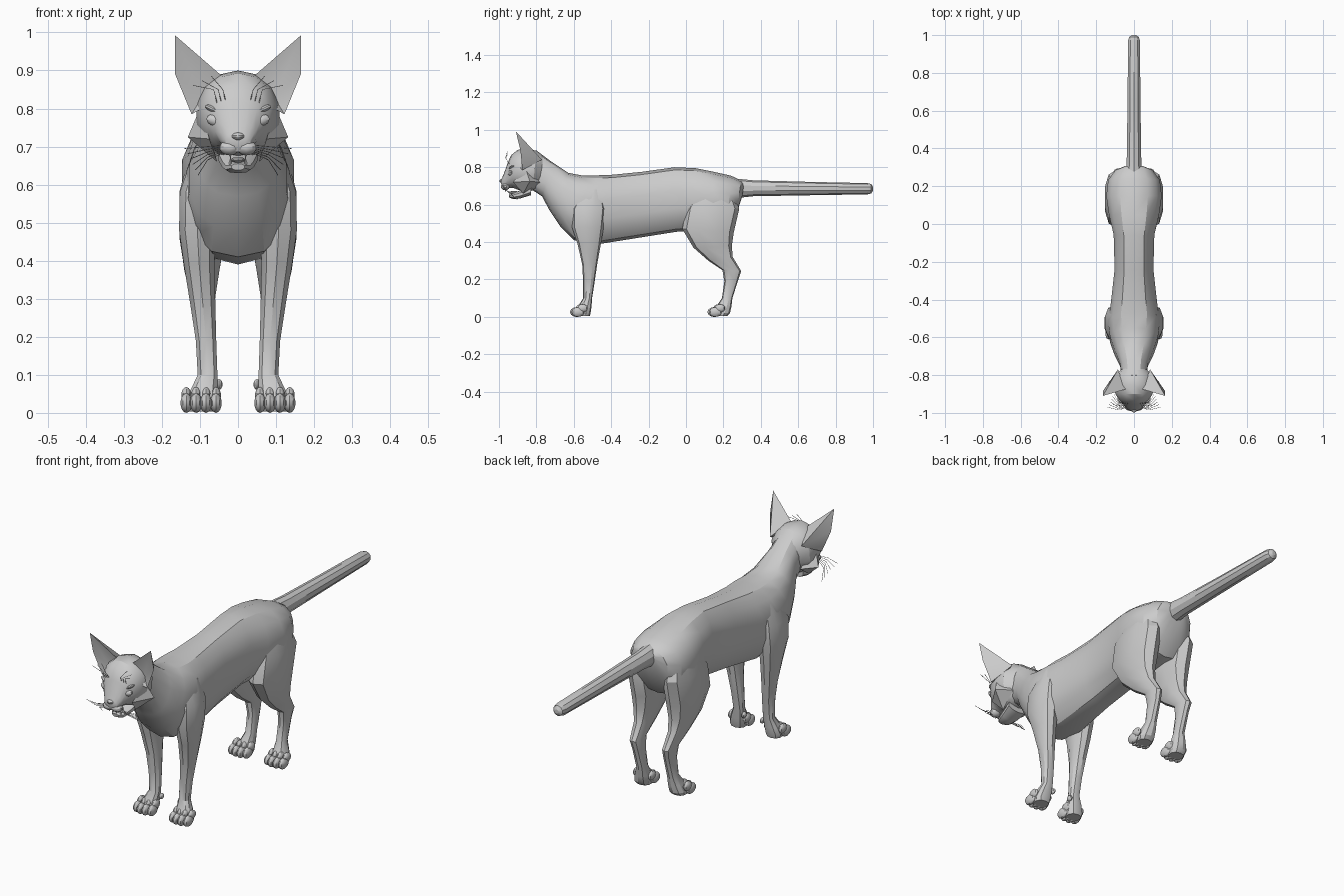
import bpy
import bmesh
import math
from mathutils import Vector, Matrix

cube = bpy.data.objects.get("Cube")
if cube:
    bpy.data.objects.remove(cube, do_unlink=True)

fur = bpy.data.materials.new("grey_fur")
fur.use_nodes = True
grey = (0.6, 0.6, 0.6, 1)
fur.diffuse_color = grey
fur.node_tree.nodes["Principled BSDF"].inputs["Base Color"].default_value = grey


def finish(name, bm, mirror=False, angle=30):
    """Turn a bmesh into a shaded, optionally mirrored object."""
    bmesh.ops.recalc_face_normals(bm, faces=bm.faces)
    mesh = bpy.data.meshes.new(name)
    bm.to_mesh(mesh)
    bm.free()
    mesh.materials.append(fur)
    obj = bpy.data.objects.new(name, mesh)
    bpy.context.collection.objects.link(obj)
    bpy.ops.object.select_all(action="DESELECT")
    obj.select_set(True)
    bpy.context.view_layer.objects.active = obj
    bpy.ops.object.shade_smooth_by_angle(angle=math.radians(angle))
    if mirror:
        obj.modifiers.new("Mirror", "MIRROR").use_mirror_merge = False
    return obj


def loft(name, rings, sides=12, mirror=False, power=0.85, angle=30):
    """Skin rings given as (y, z) of one end, (y, z) of the other, half width, centre x."""
    bm = bmesh.new()
    loops = []
    for ay, az, by, bz, width, x in rings:
        a, b = Vector((x, ay, az)), Vector((x, by, bz))
        loop = []
        for i in range(sides):
            t = 2 * math.pi * i / sides
            s, c = (math.copysign(abs(v) ** power, v) for v in (math.sin(t), math.cos(t)))
            p = (a + b) / 2 + (a - b) / 2 * c + Vector((width * s, 0, 0))
            loop.append(bm.verts.new(p))
        loops.append(loop)
    for low, high in zip(loops, loops[1:]):
        for i in range(sides):
            j = (i + 1) % sides
            bm.faces.new((low[i], low[j], high[j], high[i]))
    bm.faces.new(loops[0])
    bm.faces.new(loops[-1])
    return finish(name, bm, mirror, angle)


def blobs(name, items, mirror=True, tilt=0):
    """Several ellipsoids (centre, radii) in one object."""
    bm = bmesh.new()
    for centre, radii in items:
        m = (Matrix.Translation(centre) @ Matrix.Rotation(tilt, 4, "Y")
             @ Matrix.Diagonal((*radii, 1)))
        bmesh.ops.create_uvsphere(bm, u_segments=10, v_segments=7, radius=1, matrix=m)
    return finish(name, bm, mirror)


# Torso with neck
loft("torso", [
    (-.80, .89, -.84, .69, .065, 0),
    (-.72, .83, -.77, .645, .075, 0),
    (-.63, .77, -.73, .57, .105, 0),
    (-.55, .755, -.67, .48, .13, 0),
    (-.47, .757, -.60, .41, .14, 0),
    (-.39, .76, -.46, .39, .125, 0),
    (-.24, .775, -.24, .425, .105, 0),
    (-.06, .80, -.05, .455, .11, 0),
    (.05, .795, .04, .46, .135, 0),
    (.15, .775, .14, .47, .15, 0),
    (.24, .755, .22, .48, .14, 0),
    (.295, .73, .27, .55, .10, 0),
    (.31, .71, .30, .64, .05, 0)], sides=14)

# Tail
loft("tail", [
    (.26, .74, .27, .635, .045, 0),
    (.36, .73, .36, .645, .04, 0),
    (.65, .722, .65, .65, .036, 0),
    (.97, .715, .97, .655, .033, 0),
    (.99, .71, .99, .66, .026, 0),
    (1, .695, 1, .675, .01, 0)], sides=10, power=1)

# Legs, from the top down
loft("front_legs", [
    (-.55, .68, -.45, .68, .03, .09),
    (-.61, .58, -.43, .58, .05, .105),
    (-.61, .48, -.44, .48, .05, .107),
    (-.58, .39, -.455, .39, .042, .102),
    (-.555, .28, -.475, .28, .034, .092),
    (-.55, .19, -.488, .19, .028, .084),
    (-.55, .10, -.502, .10, .027, .08),
    (-.575, .06, -.505, .055, .037, .09),
    (-.59, .025, -.51, .02, .042, .097),
    (-.585, .004, -.515, .004, .036, .097)], sides=10, mirror=True)
loft("hind_legs", [
    (.07, .70, .24, .68, .04, .085),
    (.0, .58, .285, .58, .062, .095),
    (-.02, .47, .255, .45, .062, .094),
    (.04, .37, .245, .38, .048, .095),
    (.12, .30, .25, .32, .034, .092),
    (.195, .25, .295, .245, .026, .088),
    (.205, .19, .28, .20, .023, .084),
    (.192, .10, .248, .10, .024, .083),
    (.165, .06, .243, .055, .034, .09),
    (.145, .025, .235, .02, .04, .095),
    (.15, .004, .22, .004, .036, .095)], sides=10, mirror=True)

# Toes and heel pads on every paw
for leg, paw_y in (("front", -.59), ("hind", .145)):
    toes = []
    for i in range(4):
        offset = i - 1.5
        x = .097 + offset * .026
        y = paw_y + abs(offset) * .008
        toes.append(((x, y, .026), (.016, .034, .026)))
        toes.append(((x, y + .025, .046), (.014, .028, .022)))
    blobs(leg + "_toes", toes)
blobs("dew_claws", [((.05, -.52, .075), (.01, .016, .014))])

# Head, muzzle and lower jaw
loft("head", [
    (-.76, .86, -.79, .68, .07, 0),
    (-.80, .888, -.82, .675, .105, 0),
    (-.85, .90, -.86, .67, .112, 0),
    (-.90, .893, -.90, .68, .1, 0),
    (-.935, .865, -.925, .69, .083, 0),
    (-.955, .82, -.945, .69, .062, 0),
    (-.972, .77, -.965, .685, .046, 0),
    (-.985, .74, -.98, .685, .034, 0),
    (-.99, .725, -.985, .695, .02, 0)], sides=14, power=.95)
loft("lower_jaw", [
    (-.83, .70, -.83, .65, .055, 0),
    (-.89, .675, -.89, .632, .043, 0),
    (-.93, .66, -.925, .63, .034, 0),
    (-.948, .655, -.945, .638, .018, 0)], sides=10)
blobs("muzzle_pads", [((.022, -.966, .697), (.028, .024, .02))])
blobs("nose", [((0, -.985, .727), (.017, .013, .01))], mirror=False)
blobs("tongue", [((0, -.92, .665), (.02, .03, .008))], mirror=False)
blobs("eyes", [((.058, -.937, .768), (.027, .016, .016))], tilt=-.3)
blobs("brows", [((.056, -.928, .793), (.036, .02, .01))], tilt=-.45)

# Teeth
bm = bmesh.new()
for z, reach, flip in ((.676, -.965, math.pi), (.664, -.935, 0)):
    place = Matrix.Translation((.02, reach, z)) @ Matrix.Rotation(flip, 4, "X")
    bmesh.ops.create_cone(bm, cap_ends=True, segments=6, radius1=.005, radius2=0,
                          depth=.022, matrix=place)
finish("fangs", bm, mirror=True)


def facets(name, points, faces):
    """Small mirrored mesh from named corner points."""
    bm = bmesh.new()
    verts = {key: bm.verts.new(p) for key, p in points.items()}
    for face in faces.split():
        bm.faces.new([verts[key] for key in face])
    return finish(name, bm, mirror=True, angle=40)


# Ears: t tip, i inner root, f front root, o outer root, m outer edge, b back, h hollow
facets("ears", {
    "t": (.165, -.91, .992), "i": (.045, -.875, .888), "f": (.04, -.925, .83),
    "o": (.122, -.875, .785), "m": (.165, -.885, .89), "b": (.085, -.77, .84),
    "h": (.095, -.86, .83)},
    "tih ifh foh omh mth tbi tmb mob ibf fbo")

# Cheek ruffs: p point, u upper, l lower, k back, c front
facets("cheek_ruffs", {
    "p": (.132, -.835, .725), "u": (.1, -.86, .80), "l": (.055, -.87, .66),
    "k": (.07, -.78, .72), "c": (.075, -.925, .72)},
    "puc pcl plk pku ucl ulk")

# Whiskers on the muzzle and above the eyes
whiskers = bpy.data.curves.new("whiskers", "CURVE")
whiskers.dimensions = "3D"
whiskers.bevel_depth = .001
whiskers.bevel_resolution = 0
whiskers.materials.append(fur)
strands = []
for i in range(6):
    drop = i * .014
    strands.append(((.03, -.97, .705 - drop / 4), (.08, -.985 + drop / 2, .70 - drop / 2),
                    (.14 - drop / 2, -.97 + drop, .695 - drop)))
for i in range(3):
    lift = i * .012
    strands.append(((.03 + lift, -.94, .81), (.04 + lift, -.965, .85),
                    (.07 + lift * 2, -.955, .885 - lift)))
for side in (-1, 1):
    for strand in strands:
        spline = whiskers.splines.new("POLY")
        spline.points.add(len(strand) - 1)
        for point, (x, y, z) in zip(spline.points, strand):
            point.co = (x * side, y, z, 1)
bpy.context.collection.objects.link(bpy.data.objects.new("whiskers", whiskers))
